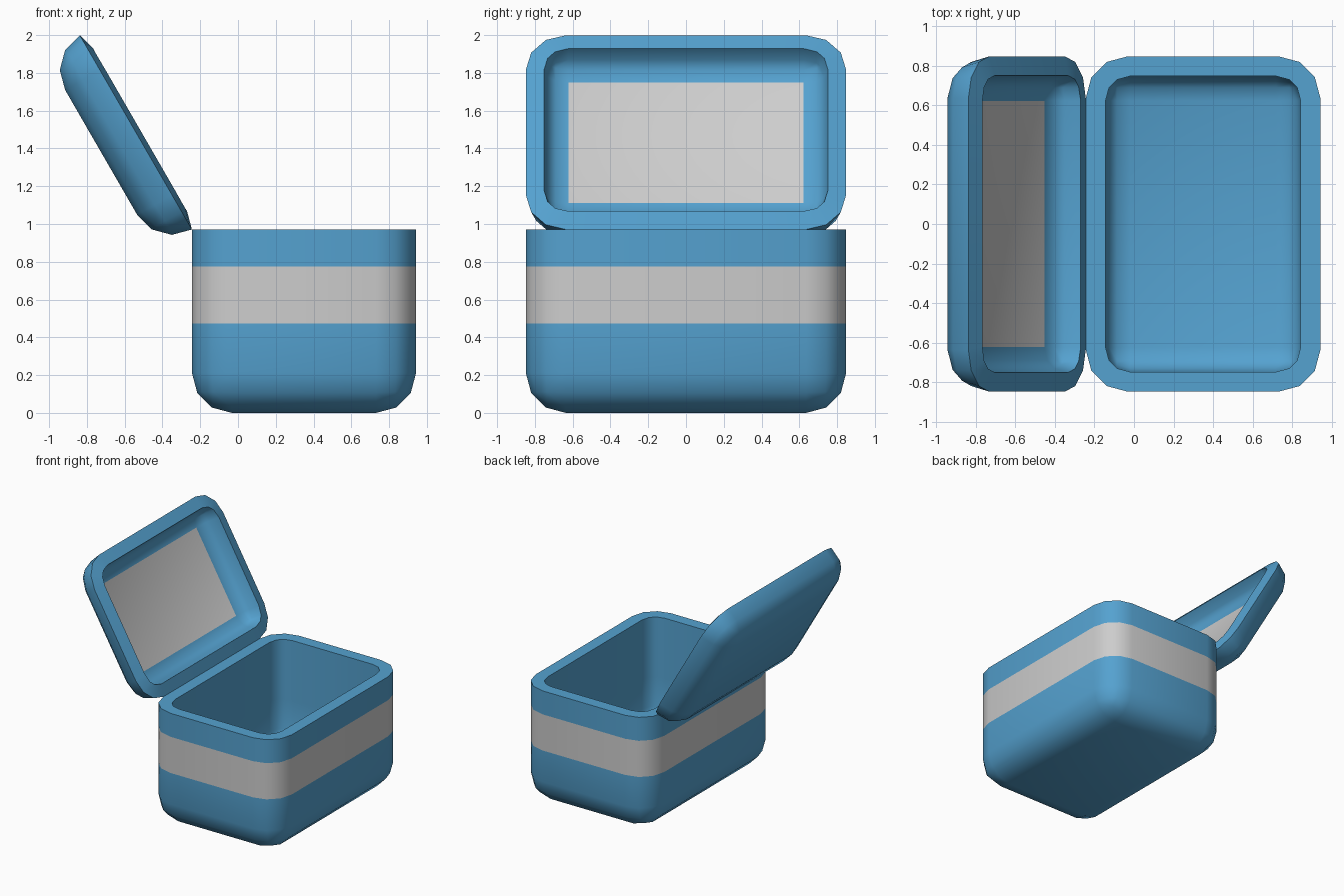
import bpy
import bmesh
import math
from mathutils import Matrix, Vector

if "Cube" in bpy.data.objects:
    bpy.data.objects.remove(bpy.data.objects["Cube"], do_unlink=True)

WIDTH, DEPTH, HEIGHT = 1.187, 1.696, 0.971
RADIUS, WALL = 0.212, 0.1
BACK_X = -0.244
BAND = (0.473, 0.775)


def make_material(name, color):
    mat = bpy.data.materials.new(name)
    mat.use_nodes = True
    mat.diffuse_color = color
    mat.node_tree.nodes["Principled BSDF"].inputs["Base Color"].default_value = color
    return mat


blue = make_material("blue", (0.09, 0.36, 0.63, 1))
grey = make_material("grey", (0.61, 0.61, 0.61, 1))


def rounded_block(z0, z1):
    """Rounded block whose hinge side lies on x = 0."""
    bm = bmesh.new()
    place = Matrix.Translation((WIDTH / 2, 0, (z0 + z1) / 2))
    bmesh.ops.create_cube(bm, size=1, matrix=place @ Matrix.Diagonal((WIDTH, DEPTH, z1 - z0, 1)))
    bmesh.ops.bevel(bm, geom=bm.edges[:], offset=RADIUS, offset_type='OFFSET',
                    segments=3, profile=0.5, affect='EDGES')
    return bm


def slice_at(bm, z, **clear):
    bmesh.ops.bisect_plane(bm, geom=bm.verts[:] + bm.edges[:] + bm.faces[:], dist=1e-4,
                           plane_co=(0, 0, z), plane_no=(0, 0, 1), **clear)


def make_shell(name, bm, slots):
    """Thicken an open skin inward; inner faces use the slots two further on."""
    mesh = bpy.data.meshes.new(name)
    bm.to_mesh(mesh)
    bm.free()
    for mat in slots:
        mesh.materials.append(mat)
    obj = bpy.data.objects.new(name, mesh)
    bpy.context.collection.objects.link(obj)
    bpy.ops.object.select_all(action='DESELECT')
    obj.select_set(True)
    bpy.context.view_layer.objects.active = obj
    mod = obj.modifiers.new("wall", 'SOLIDIFY')
    mod.thickness = WALL
    mod.offset = -1
    mod.use_even_offset = True
    mod.material_offset = 2
    bpy.ops.object.modifier_apply(modifier=mod.name)
    bpy.ops.object.shade_smooth_by_angle(angle=math.radians(50))
    return obj


# Box body with a grey band around the outside
bm = rounded_block(0, 2)
slice_at(bm, HEIGHT, clear_outer=True)
for z in BAND:
    slice_at(bm, z)
for face in bm.faces:
    face.material_index = int(BAND[0] < face.calc_center_median().z < BAND[1])
body = make_shell("box_body", bm, [blue, grey, blue, blue])
body.location.x = BACK_X

# Open lid with a grey panel on the inner flat
bm = rounded_block(-1, RADIUS)
slice_at(bm, 0, clear_inner=True)
for face in bm.faces:
    face.material_index = int(face.normal.dot(Vector((0, 0, 1))) > 0.999)
lid = make_shell("hinged_lid", bm, [blue, blue, blue, grey])
lid.location = (BACK_X, 0, HEIGHT)
lid.rotation_euler.y = math.radians(-120)
